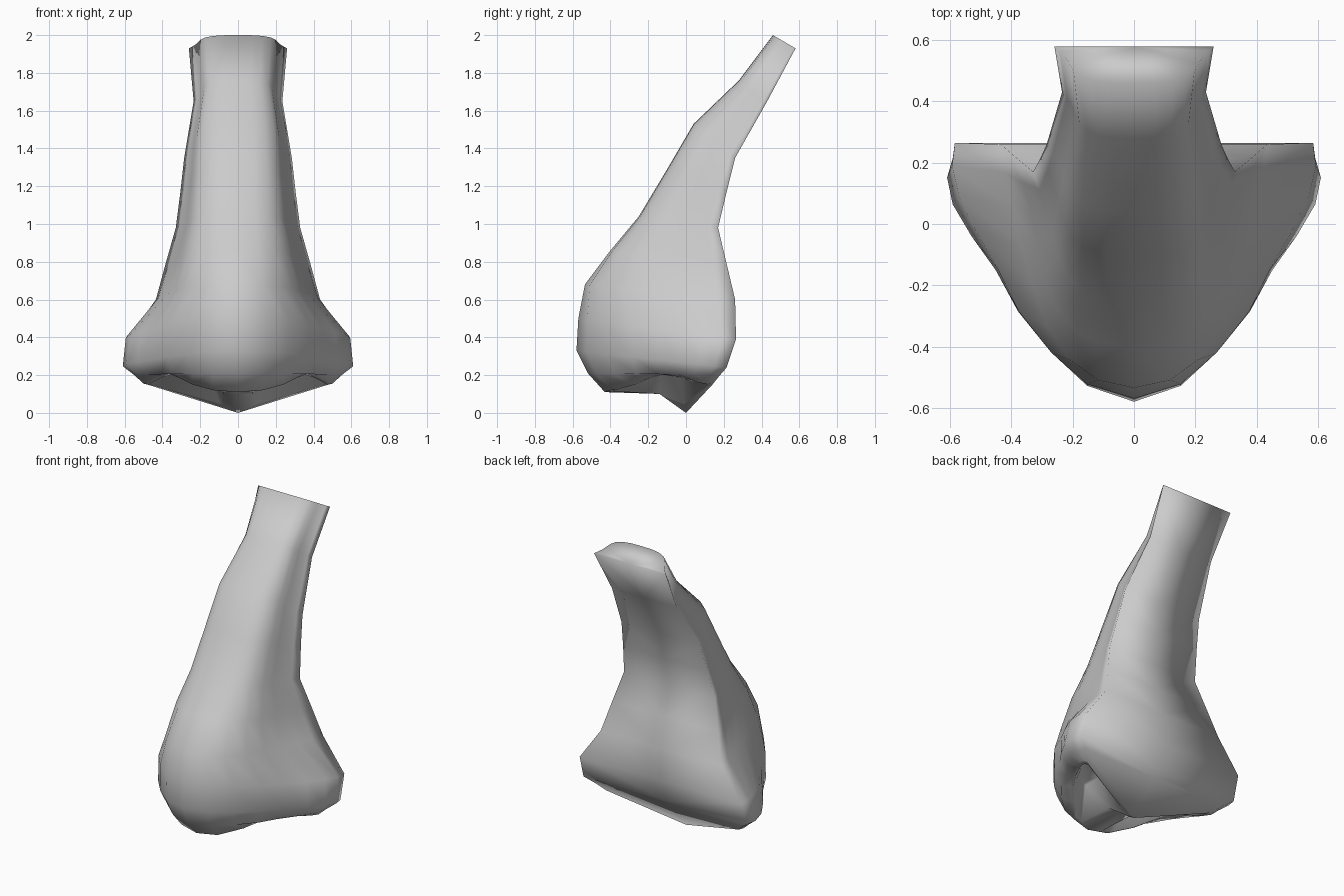
import bpy, bmesh
from mathutils import Vector

if "Cube" in bpy.data.objects:
    bpy.data.objects.remove(bpy.data.objects["Cube"])

# Half cross-section shapes (u across, v from ridge to back rim): narrow bridge and wide base
BRIDGE = [(0, 0), (.28, .01), (.5, .06), (.67, .18), (.76, .34), (.81, .52), (.86, .7), (.93, .86), (1, 1)]
BASE = [(0, 0), (.25, .065), (.44, .2), (.62, .37), (.74, .54), (.87, .68), (.97, .81), (1, .92), (.97, 1)]

# Stations: ridge y, ridge z, half width, back y, back z, blend bridge->base
STATIONS = [
    (.46, 2.0, .26, .58, 1.93, 0),
    (.28, 1.76, .235, .43, 1.65, 0),
    (.04, 1.53, .285, .26, 1.35, 0),
    (-.10, 1.29, .305, .215, 1.17, 0),
    (-.25, 1.04, .33, .17, .98, .05),
    (-.40, .86, .385, .215, .79, .15),
    (-.535, .68, .44, .26, .60, .4),
    (-.57, .50, .60, .265, .39, .85),
    (-.58, .33, .61, .215, .24, 1),
    (-.52, .21, .55, .18, .20, 1),
]

# Lower edge of the tip and nostril wing
RIM = [(0, -.43, .11), (.13, -.40, .12), (.24, -.29, .15), (.32, -.2, .19), (.37, -.12, .21),
       (.43, -.02, .19), (.48, .06, .165), (.50, .12, .155), (.48, .14, .15)]

bm = bmesh.new()


def section(yf, zf, w, yb, zb, k):
    pts = []
    for (u0, v0), (u1, v1) in zip(BRIDGE, BASE):
        u, v = u0 + (u1 - u0) * k, v0 + (v1 - v0) * k
        pts.append((u * w, yf + (yb - yf) * v, zf + (zb - zf) * v))
    pts.append((0, yb, zb))          # middle of the flat back
    return [bm.verts.new(p) for p in pts]


def strip(a, b, closed=False):
    n = len(a)
    for i in range(n if closed else n - 1):
        j = (i + 1) % n
        bm.faces.new((a[i], a[j], b[j], b[i]))


# Outer skin and back
rings = [section(*s) for s in STATIONS]
foot = bm.verts.new((0, 0, 0))
rim = [bm.verts.new(p) for p in RIM]
rings.append(rim + [foot])
for a, b in zip(rings, rings[1:]):
    strip(a, b)
bm.faces.new(rings[0])

# Underside with nostril pocket
septum = bm.verts.new((0, -.13, .10))
outer = rim + [foot, septum]
q = Vector((.24, -.1, .15))
lip = []
for p in RIM:
    c = Vector(p).lerp(q, .12)
    c.x = max(c.x, .08)
    lip.append(c)
lip += [Vector((.10, -.01, .05)), Vector((.08, -.14, .10))]
mouth = [bm.verts.new(c) for c in lip]
deep = []
for c in lip:
    d = c.lerp(q, .4)
    d.z = .29
    deep.append(bm.verts.new(d))
strip(outer, mouth, True)
strip(mouth, deep, True)
bm.faces.new(deep)

bmesh.ops.triangulate(bm, faces=[f for f in bm.faces if len(f.verts) > 4])

# Mirror to the other side
geom = bm.verts[:] + bm.edges[:] + bm.faces[:]
bmesh.ops.mirror(bm, geom=geom, axis='X', merge_dist=-1)
flat = [f for f in bm.faces if all(abs(v.co.x) < 1e-5 for v in f.verts)]
bmesh.ops.delete(bm, geom=flat, context='FACES')
bmesh.ops.remove_doubles(bm, verts=bm.verts[:], dist=.0005)
bmesh.ops.recalc_face_normals(bm, faces=bm.faces[:])

mesh = bpy.data.meshes.new("nose")
bm.to_mesh(mesh)
bm.free()
nose = bpy.data.objects.new("nose", mesh)
bpy.context.collection.objects.link(nose)
for p in mesh.polygons:
    p.use_smooth = True
